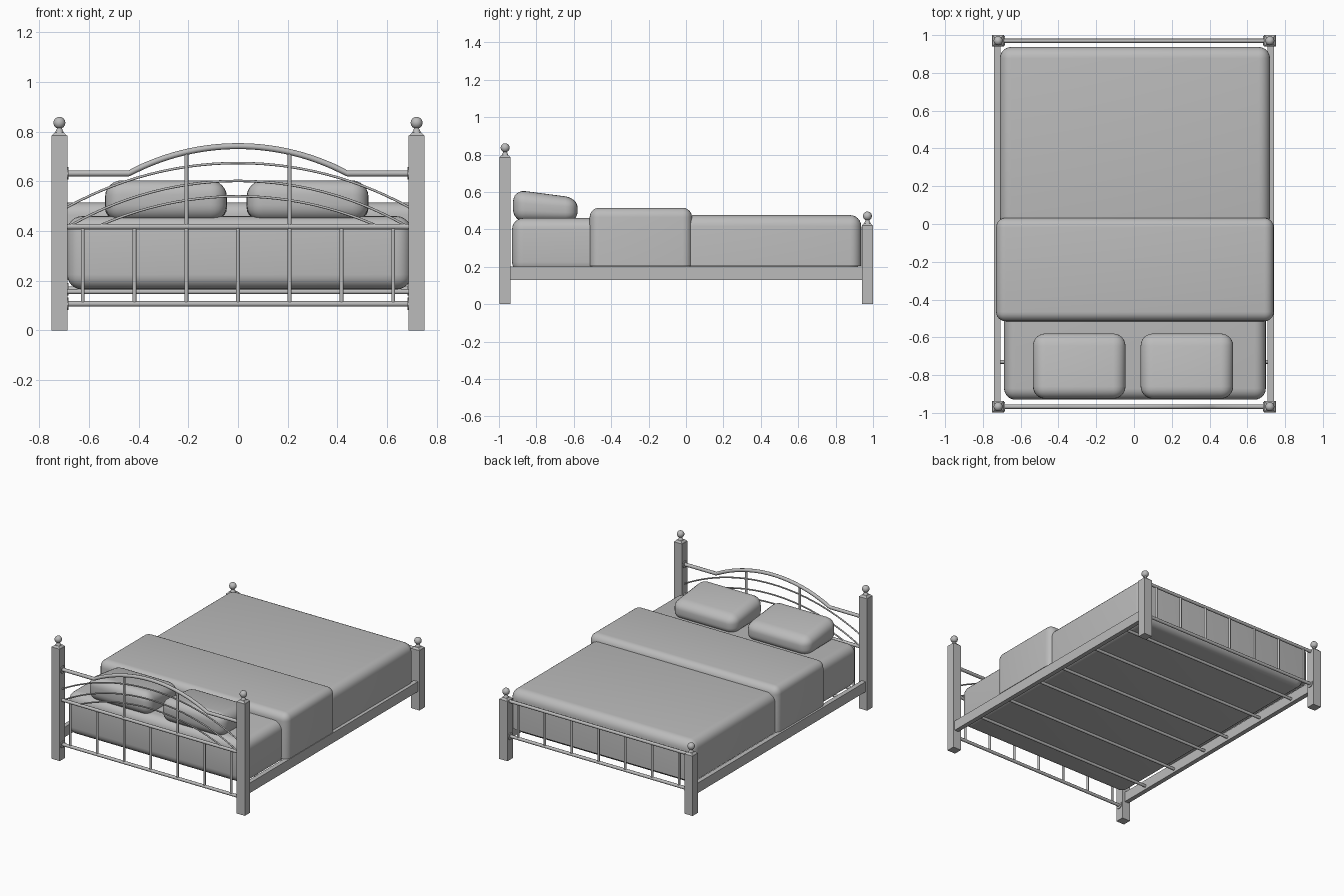
import bpy, bmesh, math
from mathutils import Matrix, Vector

if "Cube" in bpy.data.objects:
    bpy.data.objects.remove(bpy.data.objects["Cube"])

grey = bpy.data.materials.new("plain_grey")
grey.diffuse_color = (0.5, 0.5, 0.5, 1)
grey.use_nodes = True
grey.node_tree.nodes["Principled BSDF"].inputs["Base Color"].default_value = grey.diffuse_color


def finish(name, bm, smooth=True):
    bmesh.ops.recalc_face_normals(bm, faces=bm.faces)
    me = bpy.data.meshes.new(name)
    bm.to_mesh(me)
    bm.free()
    ob = bpy.data.objects.new(name, me)
    bpy.context.collection.objects.link(ob)
    me.materials.append(grey)
    if smooth:
        bpy.ops.object.select_all(action='DESELECT')
        ob.select_set(True)
        bpy.context.view_layer.objects.active = ob
        bpy.ops.object.shade_smooth_by_angle(angle=math.radians(35))
    return ob


def add_box(bm, lo, hi):
    lo, hi = Vector(lo), Vector(hi)
    size = Matrix.Diagonal((*(hi - lo), 1))
    return bmesh.ops.create_cube(bm, size=1, matrix=Matrix.Translation((lo + hi) / 2) @ size)['verts']


def soft_box(name, lo, hi, radius, open_bottom=False):
    """Box with rounded edges; with open_bottom the lowest edges stay square."""
    bm = bmesh.new()
    add_box(bm, lo, hi)
    edges = [e for e in bm.edges
             if not (open_bottom and all(v.co.z < lo[2] + 0.001 for v in e.verts))]
    bmesh.ops.bevel(bm, geom=edges, offset=radius, segments=6, profile=0.5, affect='EDGES')
    return finish(name, bm)


def add_tube(bm, pts, r, sides=12):
    """Round tube through points lying in one xz plane (or along one axis)."""
    pts = [Vector(p) for p in pts]
    rings = []
    for i, p in enumerate(pts):
        t = (pts[min(i + 1, len(pts) - 1)] - pts[max(i - 1, 0)]).normalized()
        u = Vector((0, 1, 0))
        w = t.cross(u)
        rings.append([bm.verts.new(p + r * (math.cos(a) * u + math.sin(a) * w))
                      for a in (2 * math.pi * k / sides for k in range(sides))])
    for a, b in zip(rings, rings[1:]):
        for k in range(sides):
            bm.faces.new((a[k], a[(k + 1) % sides], b[(k + 1) % sides], b[k]))
    bm.faces.new(rings[0])
    bm.faces.new(rings[-1])


def tube(name, pts, r):
    bm = bmesh.new()
    add_tube(bm, pts, r)
    return finish(name, bm)


def arch(half, z0, z1, y, n=28):
    """Circular arch from (-half, z0) up to z1 in the middle."""
    h = z1 - z0
    rad = (half * half + h * h) / (2 * h)
    top = math.asin(half / rad)
    return [(rad * math.sin(a), y, z1 - rad + rad * math.cos(a))
            for a in (top * (2 * k / n - 1) for k in range(n + 1))]


HEAD_Y, FOOT_Y, POST_X = -0.967, 0.97, 0.719
BARS = (-0.625, -0.417, -0.208, 0, 0.208, 0.417, 0.625)

# Square corner posts with turned ball finials
for end, y, top in (("head", HEAD_Y, 0.785), ("foot", FOOT_Y, 0.42)):
    for side, x in (("left", -POST_X), ("right", POST_X)):
        bm = bmesh.new()
        add_box(bm, (x - 0.032, y - 0.03, 0), (x + 0.032, y + 0.03, top))
        bmesh.ops.create_cone(bm, cap_ends=True, segments=4, radius1=0.042, radius2=0.026, depth=0.012,
                              matrix=Matrix.Translation((x, y, top + 0.006)) @ Matrix.Rotation(math.pi / 4, 4, 'Z'))
        finish(f"{end}_post_{side}", bm, False)
        bm = bmesh.new()
        bmesh.ops.create_cone(bm, cap_ends=True, segments=16, radius1=0.018, radius2=0.009, depth=0.022,
                              matrix=Matrix.Translation((x, y, top + 0.02)))
        bmesh.ops.create_uvsphere(bm, u_segments=20, v_segments=12, radius=0.024,
                                  matrix=Matrix.Translation((x, y, top + 0.051)))
        finish(f"{end}_finial_{side}", bm)

# Headboard and footboard straight rails with end collars
for name, y, z in (("head_lower_rail", HEAD_Y, 0.107), ("head_middle_rail", HEAD_Y, 0.418),
                   ("foot_lower_rail", FOOT_Y, 0.165), ("foot_upper_rail", FOOT_Y, 0.41)):
    tube(name, [(-0.69, y, z), (0.69, y, z)], 0.011)
for name, y, z in (("head_lower", HEAD_Y, 0.107), ("head_upper", HEAD_Y, 0.632), ("foot_lower", FOOT_Y, 0.165)):
    for side, s in (("left", -1), ("right", 1)):
        tube(f"{name}_collar_{side}", [(s * 0.69, y, z), (s * 0.682, y, z)], 0.025)

# Headboard top rail: straight ends rising into an arch
crown = arch(0.44, 0.632, 0.742, HEAD_Y)
tube("head_top_rail", [(-0.69, HEAD_Y, 0.632)] + crown + [(0.69, HEAD_Y, 0.632)], 0.012)

# Thin decorative arches
for i, (half, z0, z1) in enumerate(((0.69, 0.495, 0.674), (0.67, 0.425, 0.602), (0.55, 0.425, 0.54))):
    tube(f"head_thin_arch_{i + 1}", arch(half, z0, z1, HEAD_Y), 0.005)

# Vertical bars
for end, y, low, high in (("head", HEAD_Y, 0.107, 0.418), ("foot", FOOT_Y, 0.165, 0.41)):
    for i, x in enumerate(BARS):
        tall = end == "head" and i in (2, 4)
        tube(f"{end}_bar_{i + 1}", [(x, y, low), (x, y, 0.715 if tall else high)], 0.008)

# Side rails
for side, s in (("left", -1), ("right", 1)):
    bm = bmesh.new()
    add_box(bm, (min(s * 0.708, s * 0.74), -0.94, 0.13), (max(s * 0.708, s * 0.74), 0.942, 0.2))
    finish(f"side_rail_{side}", bm, False)

# Cross rods under the mattress
for i, y in enumerate((-0.73, -0.44, -0.13, 0.1, 0.43, 0.75)):
    bm = bmesh.new()
    add_tube(bm, [(-0.71, 0, 0.156), (0.71, 0, 0.156)], 0.01)
    bmesh.ops.translate(bm, verts=bm.verts, vec=(0, y, 0))
    finish(f"cross_rod_{i + 1}", bm)

# Mattress, blanket and folded cover
soft_box("mattress", (-0.688, -0.93, 0.165), (0.698, 0.925, 0.46), 0.06)
soft_box("blanket", (-0.71, -0.02, 0.203), (0.72, 0.937, 0.476), 0.06, True)
soft_box("folded_cover", (-0.73, -0.515, 0.203), (0.74, 0.032, 0.515), 0.05, True)

# Pillows: rounded boxes, thinner and lower towards the foot
for side, x in (("left", -0.29), ("right", 0.28)):
    p = soft_box(f"pillow_{side}", (x - 0.245, -0.925, 0.44), (x + 0.245, -0.58, 0.61), 0.065)
    for v in p.data.vertices:
        t = (v.co.y + 0.925) / 0.345
        u = (v.co.z - 0.44) / 0.17
        v.co.z += -0.045 * t * u + 0.006 * (1 - ((v.co.x - x) / 0.245) ** 2) * u
